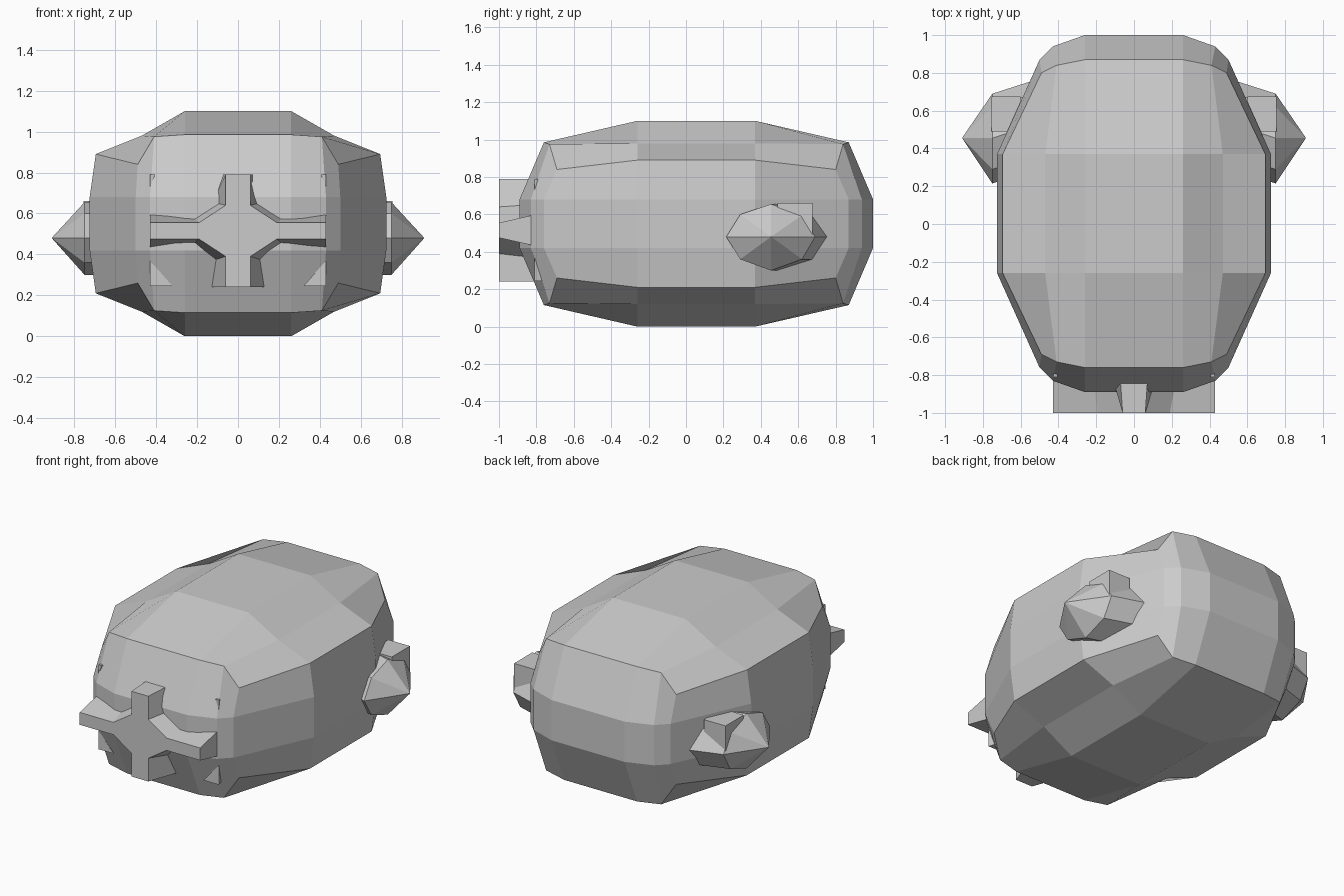
import bpy, bmesh

if "Cube" in bpy.data.objects:
    bpy.data.objects.remove(bpy.data.objects["Cube"])

grey = bpy.data.materials.new("light_grey")
grey.diffuse_color = (0.6, 0.6, 0.6, 1)
grey.use_nodes = True
grey.node_tree.nodes["Principled BSDF"].inputs["Base Color"].default_value = grey.diffuse_color


def make(name, verts, faces):
    mesh = bpy.data.meshes.new(name)
    bm = bmesh.new()
    vs = [bm.verts.new(v) for v in verts]
    for f in faces:
        bm.faces.new([vs[i] for i in f])
    bmesh.ops.recalc_face_normals(bm, faces=bm.faces)
    bm.to_mesh(mesh)
    bm.free()
    mesh.materials.append(grey)
    obj = bpy.data.objects.new(name, mesh)
    bpy.context.collection.objects.link(obj)
    return obj


def loft(name, rings, caps=True):
    n = len(rings[0])
    verts = [p for r in rings for p in r]
    faces = [(k * n + i, k * n + (i + 1) % n, (k + 1) * n + (i + 1) % n, (k + 1) * n + i)
             for k in range(len(rings) - 1) for i in range(n)]
    if caps:
        faces += [tuple(range(n)), tuple(range((len(rings) - 1) * n, len(rings) * n))]
    return make(name, verts, faces)


# Body: domed 6 x 4 grids above and below, joined by a belt of two rings
CY, CZ = 0.055, 0.55
inner = [(0.26, 0.315, 0.55), (0.47, 0.315, 0.43), (0.695, 0.315, 0.34)]
edge = [(0.26, 0.815, 0.435), (0.41, 0.785, 0.425), (0.49, 0.745, 0.29)]
belt_in = [None, None, (0.725, 0.315, 0.13)]
belt_edge = [(0.26, 0.945, 0.13), (0.43, 0.885, 0.13), (0.5, 0.815, 0.13)]
verts, ids, faces = [], {}, []


def corner(layer, i, j):
    """grid column i (0-5), row j (0-3), layer 0 bottom to 3 top"""
    key = (layer, i, j)
    if key not in ids:
        dome = layer in (0, 3)
        rows = (edge, inner) if dome else (belt_edge, belt_in)
        x, y, z = rows[1 if j in (1, 2) else 0][i - 3 if i > 2 else 2 - i]
        ids[key] = len(verts)
        verts.append((x if i > 2 else -x, CY + (y if j > 1 else -y), CZ + (z if layer > 1 else -z)))
    return ids[key]


for layer in (0, 3):
    for i in range(5):
        for j in range(3):
            faces.append([corner(layer, a, b) for a, b in
                          ((i, j), (i + 1, j), (i + 1, j + 1), (i, j + 1))])
loop = [(i, 0) for i in range(5)] + [(5, j) for j in range(3)] \
    + [(i, 3) for i in range(5, 0, -1)] + [(0, j) for j in range(3, 0, -1)]
for layer in range(3):
    for a, b in zip(loop, loop[1:] + loop[:1]):
        faces.append([corner(layer, *a), corner(layer, *b),
                      corner(layer + 1, *b), corner(layer + 1, *a)])
make("body", verts, faces)

# Cross on the front, flaring towards the body
ZC = 0.515


def cross(y, top, bottom):
    pts = top + [(-x, z) for x, z in reversed(top)] \
        + [(-x, -z) for x, z in bottom] + [(x, -z) for x, z in reversed(bottom)]
    return [(x, y, ZC + z) for x, z in pts]


front = [(0.43, 0.04), (0.19, 0.04), (0.06, 0.125), (0.06, 0.275)]
back_top = [(0.43, 0.09), (0.23, 0.075), (0.125, 0.14), (0.075, 0.275)]
back_low = [(0.43, 0.09), (0.23, 0.075), (0.14, 0.15), (0.14, 0.275)]
loft("front_cross", [cross(-1.0, front, front), cross(-0.78, back_top, back_low)])

for s in (-1, 1):
    side = "right" if s > 0 else "left"
    # Small corner wedges showing around the cross
    for label, z0, z1, w, y in (("lower", 0.245, 0.37, 0.11, -0.81),
                                ("upper", 0.79, 0.73, 0.025, -0.81)):
        make(f"{label}_{side}_wedge",
             [(s * 0.43, y, z0), (s * 0.43, y, z1), (s * (0.43 - w), y, z0), (s * 0.40, -0.7, z0)],
             [(0, 1, 2), (0, 1, 3), (1, 2, 3), (0, 2, 3)])

    # Side knob: pointed octagon leaning back into the body
    rim = [(0.215, 0.48), (0.29, 0.60), (0.455, 0.655), (0.62, 0.595),
           (0.69, 0.48), (0.62, 0.36), (0.455, 0.30), (0.29, 0.36)]
    loft(f"{side}_knob", [
        [(s * 0.5, y + 0.08, z) for y, z in rim],
        [(s * 0.75, y, z) for y, z in rim],
        [(s * 0.909, 0.455 + (y - 0.455) * 0.01, 0.48 + (z - 0.48) * 0.01) for y, z in rim]])

    # Square block on the knob
    loft(f"{side}_knob_block", [
        [(s * x, y, z) for x, y in ((0.6, 0.49), (0.755, 0.49), (0.755, 0.675), (0.6, 0.675))]
        for z in (0.48, 0.66)])
